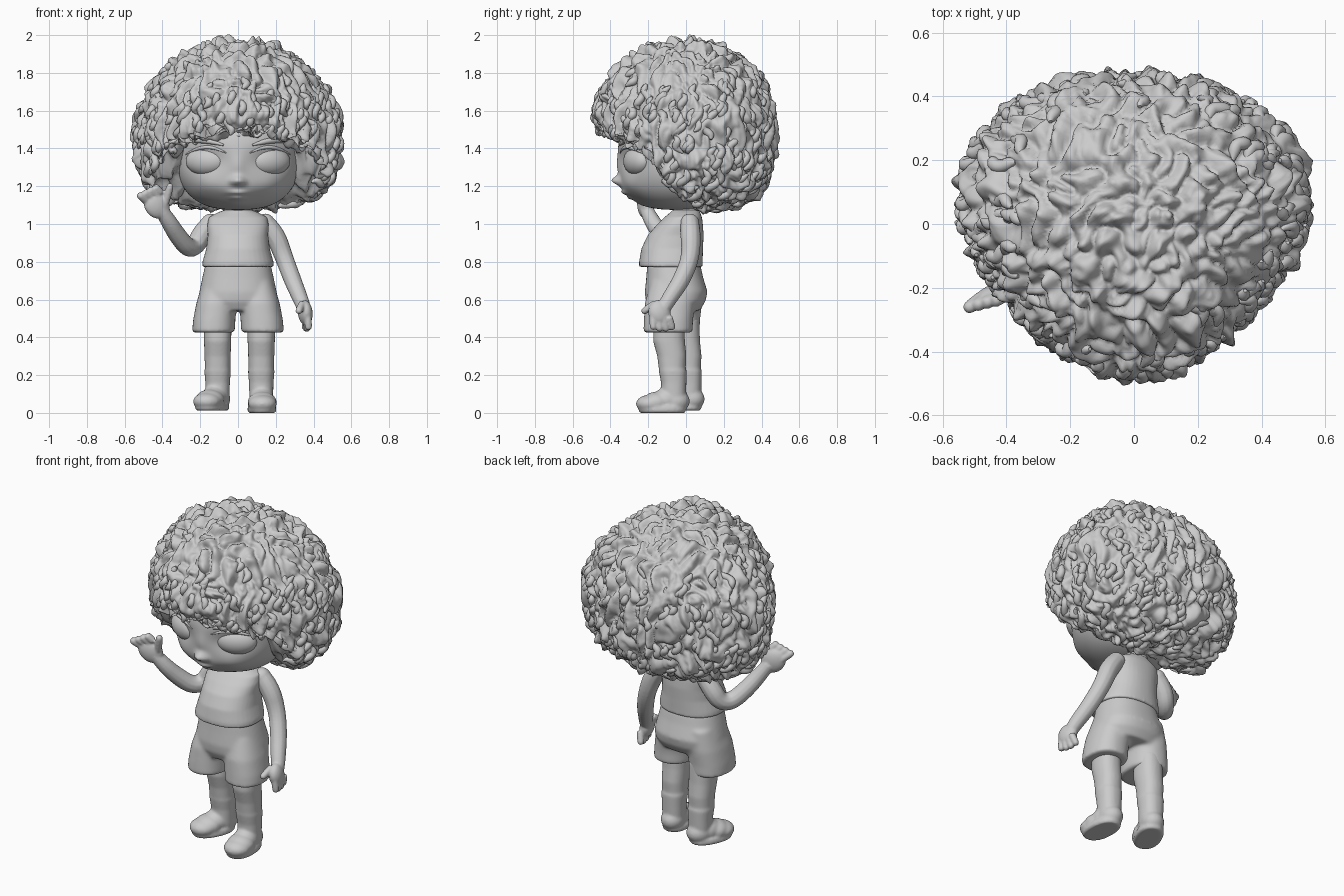
import bpy, bmesh, math, random
from mathutils import Vector, noise

random.seed(4)
if "Cube" in bpy.data.objects:
    bpy.data.objects.remove(bpy.data.objects["Cube"])

clay = bpy.data.materials.new("plain_grey")
clay.use_nodes = True
clay.diffuse_color = (0.6, 0.6, 0.6, 1)
clay.node_tree.nodes["Principled BSDF"].inputs["Base Color"].default_value = (0.6, 0.6, 0.6, 1)


def finish(name, bm):
    """Turn a bmesh into a smooth shaded object."""
    bmesh.ops.recalc_face_normals(bm, faces=bm.faces)
    for f in bm.faces:
        f.smooth = True
    me = bpy.data.meshes.new(name)
    bm.to_mesh(me)
    bm.free()
    ob = bpy.data.objects.new(name, me)
    bpy.context.collection.objects.link(ob)
    me.materials.append(clay)
    return ob


def loft(name, rings, n=40, power=2.3):
    """Stack of rounded rings (x, y, z, rx, ry), capped at both ends."""
    bm = bmesh.new()
    loops = []
    for x, y, z, rx, ry in rings:
        loop = []
        for i in range(n):
            c, s = math.cos(math.tau * i / n), math.sin(math.tau * i / n)
            k = (abs(c) ** power + abs(s) ** power) ** (-1 / power)
            loop.append(bm.verts.new((x + rx * c * k, y + ry * s * k, z)))
        loops.append(loop)
    for a, b in zip(loops, loops[1:]):
        for i in range(n):
            j = (i + 1) % n
            bm.faces.new((a[i], a[j], b[j], b[i]))
    bm.faces.new(loops[0])
    bm.faces.new(loops[-1])
    return finish(name, bm)


def tubes(name, paths, res=6, sides=4):
    """Tapered tubes through points (x, y, z, radius)."""
    cu = bpy.data.curves.new(name, "CURVE")
    cu.dimensions = "3D"
    cu.bevel_depth, cu.bevel_resolution, cu.use_fill_caps = 1, sides, True
    for pts in paths:
        sp = cu.splines.new("NURBS")
        sp.points.add(len(pts) - 1)
        for p, (x, y, z, r) in zip(sp.points, pts):
            p.co, p.radius = (x, y, z, 1), r
        sp.order_u, sp.use_endpoint_u, sp.resolution_u = 3, True, res
    ob = bpy.data.objects.new(name, cu)
    bpy.context.collection.objects.link(ob)
    cu.materials.append(clay)
    bpy.ops.object.select_all(action="DESELECT")
    ob.select_set(True)
    bpy.context.view_layer.objects.active = ob
    bpy.ops.object.convert(target="MESH")
    ob = bpy.context.object
    ob.data.shade_smooth()
    return ob


def ball(name, loc, size, rot=(0, 0, 0)):
    bm = bmesh.new()
    bmesh.ops.create_uvsphere(bm, u_segments=32, v_segments=20, radius=1)
    ob = finish(name, bm)
    ob.location, ob.scale, ob.rotation_euler = loc, size, rot
    return ob


def fuse(name, parts, voxel=0.008, smooth=4):
    """Blend several solids into one soft body."""
    bpy.ops.object.select_all(action="DESELECT")
    for p in parts:
        p.select_set(True)
    bpy.context.view_layer.objects.active = parts[0]
    bpy.ops.object.join()
    ob = bpy.context.object
    ob.name = name
    bpy.ops.object.transform_apply(location=True, rotation=True, scale=True)
    rm = ob.modifiers.new("blend", "REMESH")
    rm.mode, rm.voxel_size, rm.use_smooth_shade = "VOXEL", voxel, True
    sm = ob.modifiers.new("soften", "SMOOTH")
    sm.iterations, sm.factor = smooth, 0.5
    return ob


def squash(d, power):
    """Push a unit direction onto a boxier sphere."""
    h = math.hypot(d.x, d.y)
    return d * (h ** power + abs(d.z) ** power) ** (-1 / power)


# Head: full lower half with sculpted features (x, z, push, spread x, spread z)
FEATURES = [(0, 1.23, .045, .03, .024), (0, 1.31, .012, .035, .06), (0, 1.165, .022, .05, .012),
            (0, 1.138, .02, .04, .01), (0, 1.1, .02, .07, .03), (0, 1.185, .02, .11, .05)]
for s in (-1, 1):
    FEATURES += [(s * .165, 1.33, -.03, .1, .06), (s * .17, 1.2, .012, .07, .05),
                 (s * .03, 1.222, .014, .014, .014)]


def head_point(d):
    p = squash(d, 2.6 if d.z < 0 else 2)
    p = Vector((p.x * .328, p.y * .31 - .05, p.z * .31 + 1.385))
    if d.y < 0:
        for x, z, a, sx, sz in FEATURES:
            p.y -= a * math.exp(-((p.x - x) / sx) ** 2 - ((p.z - z) / sz) ** 2) * min(1, -d.y * 2)
    return p


bm = bmesh.new()
bmesh.ops.create_uvsphere(bm, u_segments=120, v_segments=90, radius=1)
for v in bm.verts:
    v.co = head_point(v.co.normalized())
finish("head", bm)


def face_y(x, z):
    """Front of the smooth face at x, z."""
    t = 1 - (x / .328) ** 2 - ((z - 1.385) / .31) ** 2
    return -.05 - .31 * math.sqrt(max(t, .02))


for side, s in (("left", 1), ("right", -1)):
    ball(side + "_eye", (s * .168, -.256, 1.332), (.115, .066, .076), (0, 0, s * .42))
    lid, brow = [], []
    for i in range(8):
        t = i / 7
        x = .062 + .215 * t
        taper = .3 + math.sin(math.pi * t) * .7
        z = 1.362 + .045 * math.sin(math.pi * (t * .85 + .1))
        lid.append((s * x, face_y(x, z) + .006, z, .01 * taper))
        z = 1.418 + .026 * math.sin(math.pi * t * .8)
        brow.append((s * (x + .015), face_y(x, z) + .002, z, .016 * taper))
    tubes(side + "_eyelid", [lid])
    tubes(side + "_brow", [brow])

# Hair: big rounded mass, narrower in front, trimmed along a hem around the face
HEM = [(-.5, 1.48), (-.36, 1.45), (-.19, 1.38), (-.12, 1.24), (-.03, 1.15), (.13, 1.06), (.6, 1.05)]


def hem(p):
    z = HEM[0][1]
    for (a, za), (b, zb) in zip(HEM, HEM[1:]):
        if p.y >= a:
            z = za + (zb - za) * min(1, (p.y - a) / (b - a))
    if p.y < -.1:
        z += .04 * max(0, 1 - (p.x / .36) ** 2)
    return z + .06 * noise.noise(p * 15)


def hair_point(d, lift=0.0):
    p = squash(d, 3.2 if d.z < 0 else 2.1)
    x, y, z = p.x * .522, p.y * .45, p.z * .432 + 1.522
    x *= 1 - .13 * max(0, p.z)
    if y < 0:
        x *= 1 + .6 * y
        y -= .025 * d.y * d.y * math.exp(-((z - 1.66) / .13) ** 2)
    else:
        x *= 1 + .4 * y
    return Vector((x, y, z)) + d * lift


bm = bmesh.new()
bmesh.ops.create_icosphere(bm, subdivisions=7, radius=1)
for v in bm.verts:
    d = v.co.normalized()
    p = hair_point(d)
    q = p + noise.noise_vector(p * 6) * .05
    lock = abs(noise.noise(Vector((q.x * 16, q.y * 16, q.z * 7))))
    fine = abs(noise.noise(Vector((q.x * 26, q.y * 26, q.z * 14 + 9))))
    p = hair_point(d, .075 * lock ** .8 + .025 * fine - .012)
    p.z = max(p.z, hem(p))
    v.co = p
finish("hair", bm)

# Loose curls lying over the hair, the lowest ones dangling past the hem
paths = []
while len(paths) < 240:
    d = Vector((random.gauss(0, 1), random.gauss(0, 1), random.uniform(-1.3, .8))).normalized()
    p = hair_point(d)
    if p.z < hem(p) + .03 or p.z > 1.85:
        continue
    down = Vector((0, 0, -1)) + d * d.z
    down.normalize()
    across = d.cross(down)
    phase, drift = random.uniform(0, 6), random.uniform(-.7, .7)
    pts = []
    for i in range(6):
        wig = .03 * math.sin(phase + i * 1.5) + drift * i * .03
        e = (d + down * (i * .042) + across * wig).normalized()
        q = hair_point(e, .01 + .01 * math.sin(phase + i))
        q.z = max(q.z, hem(q) - .03)
        pts.append((*q, (.3, 1, 1, 1.1, 1, .3)[i] * .02))
    paths.append(pts)
tubes("hair_curls", paths, res=3, sides=2)

# Neck and sleeveless top
loft("neck", [(0, 0, 1.0, .075, .07), (0, 0, 1.15, .07, .07)])
top = loft("top", [(0, -.08, .772, .18, .158), (0, -.08, .775, .19, .168), (0, -.08, .8, .188, .168),
                   (0, -.073, .87, .168, .163), (0, -.055, .94, .16, .148), (0, -.035, .99, .163, .125),
                   (0, -.015, 1.035, .155, .1), (0, -.005, 1.06, .11, .08), (0, 0, 1.075, .07, .07)])
fuse("sleeveless_top", [top], .008, 4)

# Shorts: hips and two wide legs blended together
parts = [loft("hips", [(0, -.065, .79, .172, .14), (0, -.06, .72, .188, .15), (0, -.052, .64, .205, .166),
                       (0, -.055, .59, .21, .158), (0, -.058, .54, .18, .13)])]
for s, y, ry in ((1, -.095, .13), (-1, -.07, .142)):
    parts.append(loft("leg", [(s * .1, y + .025, .7, .085, ry - .015), (s * .114, y + .01, .58, .107, ry + .003),
                              (s * .126, y + .002, .49, .112, ry), (s * .13, y, .425, .113, ry)]))
fuse("shorts", parts, .008, 18)

# Legs with socks and shoes, the right one set further back and turned out
for side, s, x, y, turn, lift in (("left", 1, .123, -.085, .05, 0), ("right", -1, -.108, -.005, -.42, .012)):
    leg = loft("leg", [(x, y - .005, .5, .074, .08), (x, y - .005, .38, .072, .084), (x, y + .01, .3, .069, .077),
                       (x, y + .012, .235, .067, .071), (x, y + .015, .222, .07, .074),
                       (x, y + .02, .16, .065, .067), (x, y + .02, .06, .062, .064)])
    toe = Vector((math.sin(turn), -math.cos(turn), 0))
    shoe = []
    for t, w, h in ((0, .066, .062), (.05, .068, .066), (.1, .077, .056), (.135, .075, .048)):
        c = Vector((x, y + .03, lift + h)) + toe * t
        shoe.append(ball("shoe", c, (w, .075, h), (0, 0, turn)))
    sole = loft("sole", [(0, 0, 0, .07, .118), (0, 0, .012, .077, .126), (0, 0, .035, .074, .124)])
    sole.location = Vector((x, y + .03, lift)) + toe * .07
    sole.rotation_euler.z = turn
    fuse(side + "_leg", [leg, sole] + shoe, .008, 5)


def arm(name, path, palm, rot, size, fingers):
    """Arm tube, palm and tapering fingers as one soft body."""
    parts = [tubes("arm", [path]), ball("shoulder", path[0][:3], (.05, .05, .05)),
             ball("palm", palm, size, rot)]
    for a, b, r in fingers:
        a, b = Vector(a), Vector(b)
        parts.append(tubes("finger", [[(*a.lerp(b, t), r * k) for t, k in
                                       ((0, 1), (.4, 1.05), (.8, 1), (.95, .8), (1, .3))]]))
    fuse(name, parts, .006, 4)


# Lowered left arm
arm("left_arm", [(.145, .02, 1.005, .05), (.195, .025, .95, .056), (.245, .025, .82, .048), (.29, -.025, .7, .047),
                 (.328, -.085, .61, .042), (.348, -.115, .56, .038), (.352, -.135, .52, .032)],
    (.356, -.14, .53), (.2, -.1, .2), (.038, .06, .068),
    [((.37, -.175 + i * .028, .51), (.374 - i * .008, -.172 + i * .034, .427 + abs(i - 1.5) * .008), .019)
     for i in range(4)] + [((.34, -.165, .58), (.318, -.232, .53), .019)])

# Raised waving right arm
arm("right_arm", [(-.145, .02, 1.005, .05), (-.19, .02, .95, .056), (-.225, 0, .882, .05),
                  (-.265, -.06, .87, .05), (-.325, -.13, .945, .048), (-.37, -.185, 1.02, .043),
                  (-.41, -.21, 1.08, .036)],
    (-.43, -.22, 1.1), (0, -.75, .3), (.066, .034, .078),
    [((-.47 + i * .02, -.225, 1.11 + i * .018), (-.528 + i * .028, -.27 + i * .008, 1.16 + i * .014), .021)
     for i in range(4)] + [((-.385, -.215, 1.11), (-.355, -.24, 1.215), .02)])
